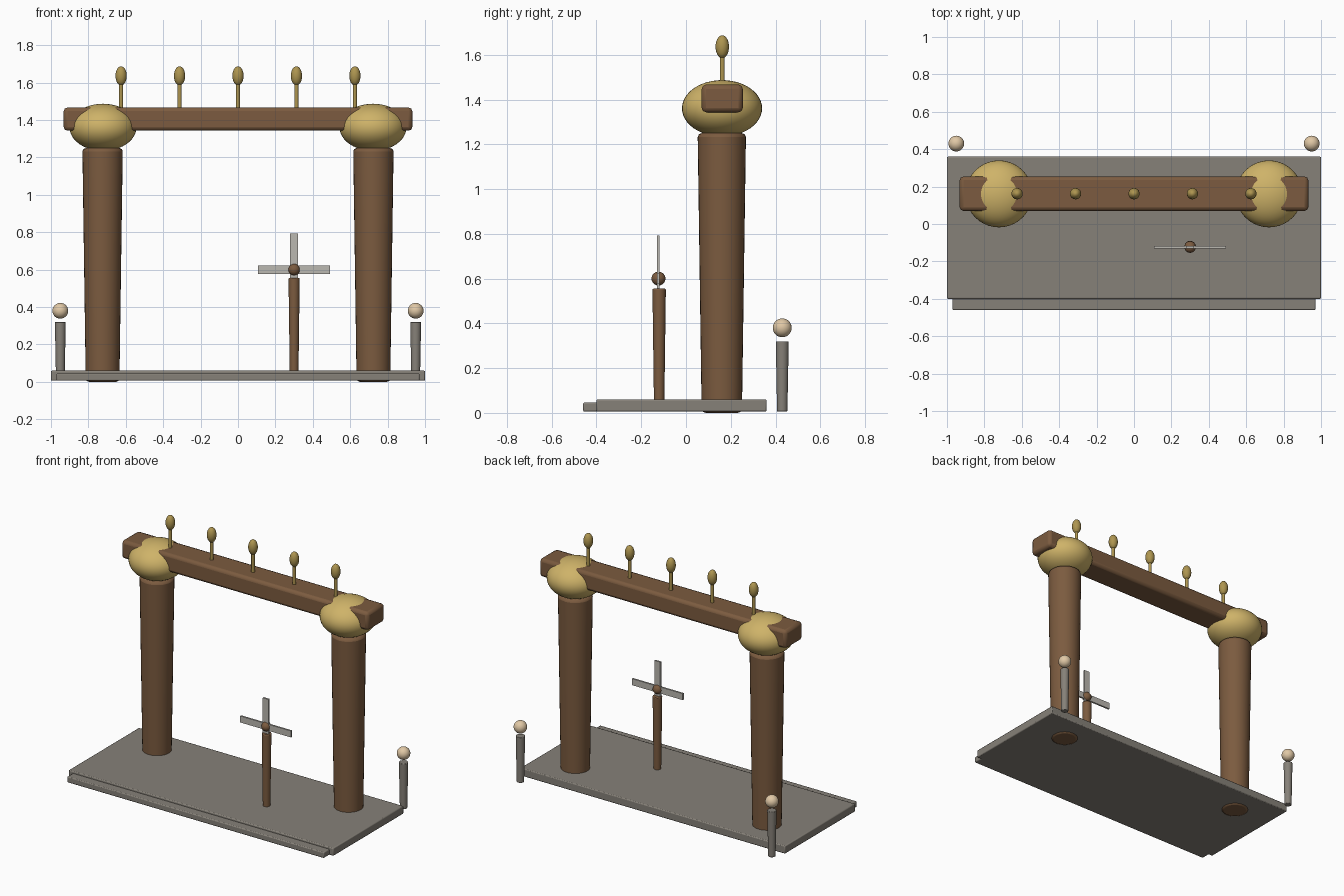
import bpy, math

if "Cube" in bpy.data.objects:
    bpy.data.objects.remove(bpy.data.objects["Cube"])

def mat(name, rgb):
    m = bpy.data.materials.new(name)
    m.diffuse_color = (*rgb, 1)
    m.use_nodes = True
    m.node_tree.nodes["Principled BSDF"].inputs["Base Color"].default_value = m.diffuse_color
    return m

WOOD = mat("wood", (0.20, 0.105, 0.05))
GOLD = mat("gold", (0.62, 0.45, 0.14))
DULL_GOLD = mat("dull_gold", (0.42, 0.30, 0.08))
STONE = mat("stone", (0.24, 0.22, 0.19))
LAMP = mat("lamp", (0.75, 0.58, 0.38))
VANE = mat("vane", (0.50, 0.48, 0.44))

def finish(name, m, bevel=0.0, segments=2):
    o = bpy.context.object
    o.name = name
    o.data.materials.append(m)
    if bevel:
        b = o.modifiers.new("bevel", 'BEVEL')
        b.width, b.segments, b.limit_method = bevel, segments, 'ANGLE'
        b.angle_limit = math.radians(40)
    bpy.ops.object.shade_smooth_by_angle(angle=math.radians(35))
    return o

def box(name, lo, hi, m, bevel=0.0):
    bpy.ops.mesh.primitive_cube_add(size=1, location=[(a + b) / 2 for a, b in zip(lo, hi)])
    bpy.context.object.scale = [b - a for a, b in zip(lo, hi)]
    bpy.ops.object.transform_apply(location=False, rotation=False, scale=True)
    return finish(name, m, bevel)

def post(name, x, y, z0, z1, r0, r1, m, bevel=0.0):
    bpy.ops.mesh.primitive_cone_add(vertices=32, radius1=r0, radius2=r1, depth=z1 - z0,
                                    location=(x, y, (z0 + z1) / 2))
    return finish(name, m, bevel)

def ball(name, x, y, z, r, rz, m):
    bpy.ops.mesh.primitive_uv_sphere_add(segments=40, ring_count=24, radius=1, location=(x, y, z))
    bpy.context.object.scale = (r, r, rz)
    bpy.ops.object.transform_apply(location=False, rotation=False, scale=True)
    return finish(name, m)

# stone platform and front step
box("platform", (-1, -0.40, 0.006), (1, 0.36, 0.06), STONE, 0.006)
box("front_step", (-0.97, -0.46, 0.006), (0.97, -0.38, 0.046), STONE, 0.006)

# gate columns with bulging capitals, and lamp posts behind
for side, s in (("left", -1), ("right", 1)):
    post(side + "_column", s * 0.724, 0.16, 0, 1.25, 0.09, 0.108, WOOD, 0.018)
    ball(side + "_capital", s * 0.722, 0.161, 1.361, 0.179, 0.126, GOLD)
    post(side + "_lamp_post", s * 0.95, 0.43, 0.006, 0.32, 0.023, 0.029, STONE, 0.003)
    ball(side + "_lamp", s * 0.95, 0.43, 0.38, 0.042, 0.042, LAMP)

# lintel beam
box("lintel", (-0.932, 0.07, 1.343), (0.932, 0.254, 1.467), WOOD, 0.02)

# row of finials on the lintel
for i in range(5):
    x = (i - 2) * 0.3125
    post(f"finial_stem_{i}", x, 0.162, 1.44, 1.60, 0.011, 0.011, DULL_GOLD)
    ball(f"finial_bulb_{i}", x, 0.162, 1.636, 0.03, 0.051, DULL_GOLD)

# pinwheel on a stake
post("pinwheel_stake", 0.30, -0.12, 0.03, 0.555, 0.023, 0.03, WOOD, 0.005)
ball("pinwheel_hub", 0.30, -0.123, 0.60, 0.031, 0.031, WOOD)
box("pinwheel_vanes_across", (0.108, -0.13, 0.578), (0.492, -0.118, 0.622), VANE)
box("pinwheel_vanes_upright", (0.278, -0.13, 0.408), (0.322, -0.118, 0.792), VANE)
